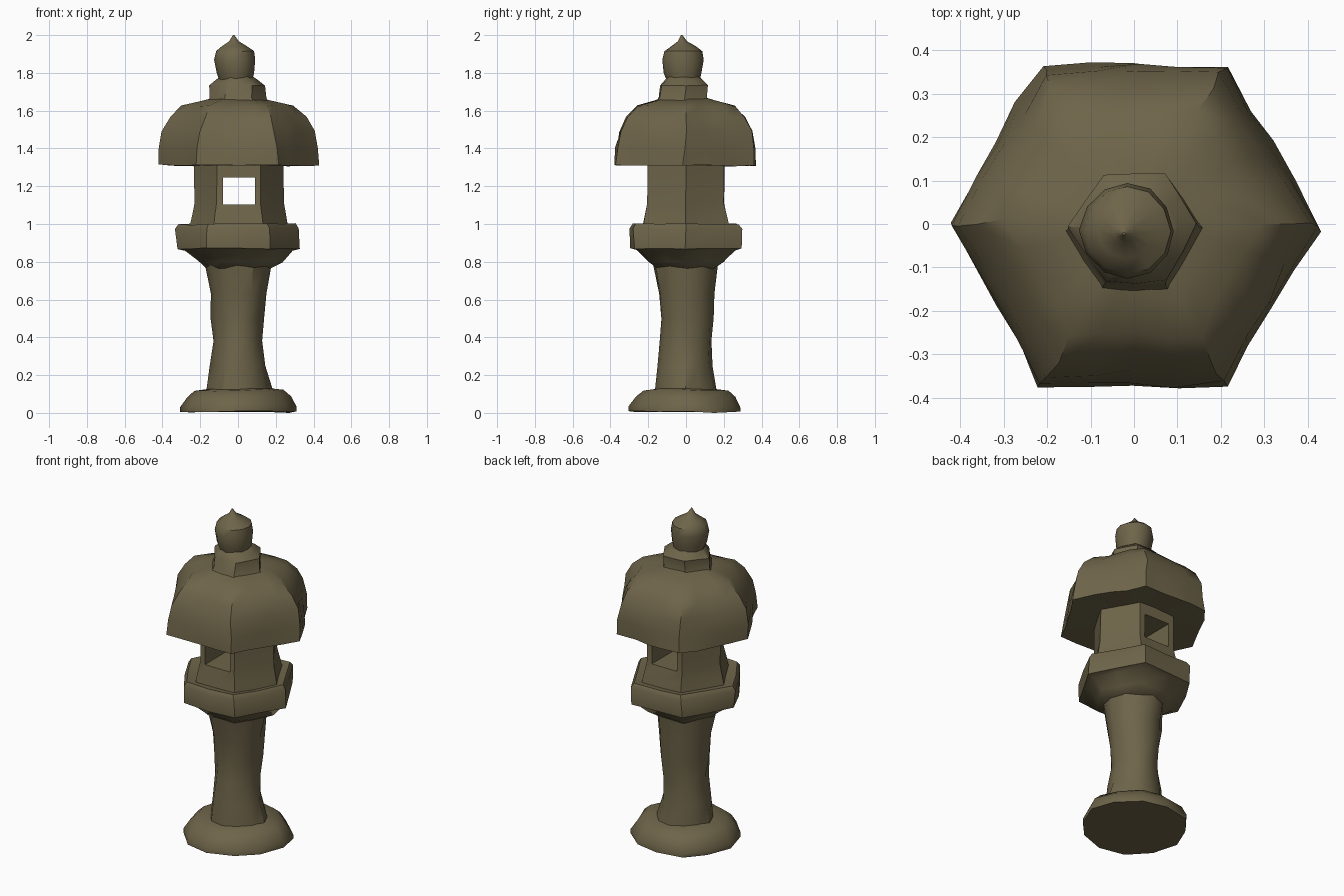
import bpy, bmesh, math
from mathutils import Vector, noise

if "Cube" in bpy.data.objects:
    bpy.data.objects.remove(bpy.data.objects["Cube"])

stone = bpy.data.materials.new("mossy_stone")
stone.use_nodes = True
colour = (0.155, 0.128, 0.067, 1)
stone.diffuse_color = colour
bsdf = stone.node_tree.nodes["Principled BSDF"]
bsdf.inputs["Base Color"].default_value = colour
bsdf.inputs["Roughness"].default_value = 0.9


def loft(name, rings, roundness, rough, sides=12, angle=40):
    """Stack rings (radius, z, dx, dy) between a hexagon (0) and a circle (1)."""
    bm = bmesh.new()
    loops = []
    for radius, z, dx, dy in rings:
        loop = []
        for i in range(sides):
            a = math.tau * i / sides
            hexagon = math.cos(math.pi / 6) / math.cos(a % (math.pi / 3) - math.pi / 6)
            r = radius * (hexagon + (1 - hexagon) * roundness)
            p = Vector((r * math.cos(a) + dx, r * math.sin(a) + dy, z))
            wobble = noise.noise_vector(p * 6) * rough
            wobble.z *= 0.4
            loop.append(bm.verts.new(p + wobble))
        loops.append(loop)
    for low, high in zip(loops, loops[1:]):
        for i in range(sides):
            j = (i + 1) % sides
            bm.faces.new((low[i], low[j], high[j], high[i]))
    bm.faces.new(loops[0][::-1])
    bm.faces.new(loops[-1])
    bmesh.ops.recalc_face_normals(bm, faces=bm.faces)
    mesh = bpy.data.meshes.new(name)
    bm.to_mesh(mesh)
    bm.free()
    mesh.materials.append(stone)
    obj = bpy.data.objects.new(name, mesh)
    bpy.context.collection.objects.link(obj)
    bpy.ops.object.select_all(action="DESELECT")
    obj.select_set(True)
    bpy.context.view_layer.objects.active = obj
    bpy.ops.object.shade_smooth_by_angle(angle=math.radians(angle))
    return obj


# Round foot with a sloping shoulder
loft("foot", [(0.30, 0.005, 0, 0), (0.30, 0.03, 0, 0), (0.265, 0.085, 0, 0),
              (0.225, 0.12, 0, 0), (0.14, 0.13, 0, 0)], 0.9, 0.022)

# Waisted column
loft("column", [(0.165, 0.10, 0.01, 0), (0.15, 0.25, 0, 0), (0.135, 0.38, 0, 0),
                (0.14, 0.50, 0, 0), (0.15, 0.63, 0, 0), (0.172, 0.80, 0, 0)], 0.8, 0.025)

# Hexagonal platform with a tapered underside
loft("platform", [(0.17, 0.765, 0, 0), (0.22, 0.80, 0.01, 0), (0.29, 0.86, 0, 0),
                  (0.33, 0.87, 0, 0), (0.33, 0.975, 0, 0), (0.31, 1.0, 0, 0),
                  (0.25, 0.99, 0, 0)], 0.1, 0.02)

# Firebox, pierced from front to back
firebox = loft("firebox", [(0.265, 0.97, 0.005, 0), (0.25, 1.04, 0.005, 0),
                           (0.235, 1.11, 0.005, 0), (0.235, 1.33, 0.005, 0)], 0, 0.008)
bpy.ops.mesh.primitive_cube_add(size=1, location=(0.005, 0, 1.175))
cutter = bpy.context.object
cutter.name = "window_cutter"
cutter.scale = (0.17, 1, 0.145)
cutter.data.materials.append(stone)
cut = firebox.modifiers.new("window", "BOOLEAN")
cut.operation = "DIFFERENCE"
cut.solver = "EXACT"
cut.object = cutter
# Bake the opening, then drop the helper
bpy.context.view_layer.objects.active = firebox
bpy.ops.object.modifier_apply(modifier=cut.name)
bpy.data.objects.remove(cutter)

# Domed hexagonal roof
loft("roof", [(0.25, 1.31, 0, 0), (0.425, 1.31, 0, 0), (0.418, 1.40, 0, 0),
              (0.40, 1.49, 0, 0), (0.36, 1.565, 0, 0), (0.295, 1.625, 0, 0),
              (0.20, 1.65, 0, 0), (0.12, 1.67, 0, 0)], 0.04, 0.022, 24)

# Collar, leaning forward at its foot
loft("collar", [(0.165, 1.64, 0, -0.02), (0.145, 1.67, 0, -0.015), (0.143, 1.735, 0, -0.005),
                (0.11, 1.765, 0, -0.005), (0.09, 1.78, 0, -0.01)], 0.1, 0.015)

# Bud with a small off-centre point
loft("bud", [(0.085, 1.75, -0.01, -0.01), (0.10, 1.80, -0.01, -0.015),
             (0.11, 1.87, -0.015, -0.015), (0.10, 1.915, -0.015, -0.015),
             (0.065, 1.94, -0.02, -0.015), (0.025, 1.965, -0.025, -0.02),
             (0.003, 2.0, -0.028, -0.022)], 0.9, 0.008)
